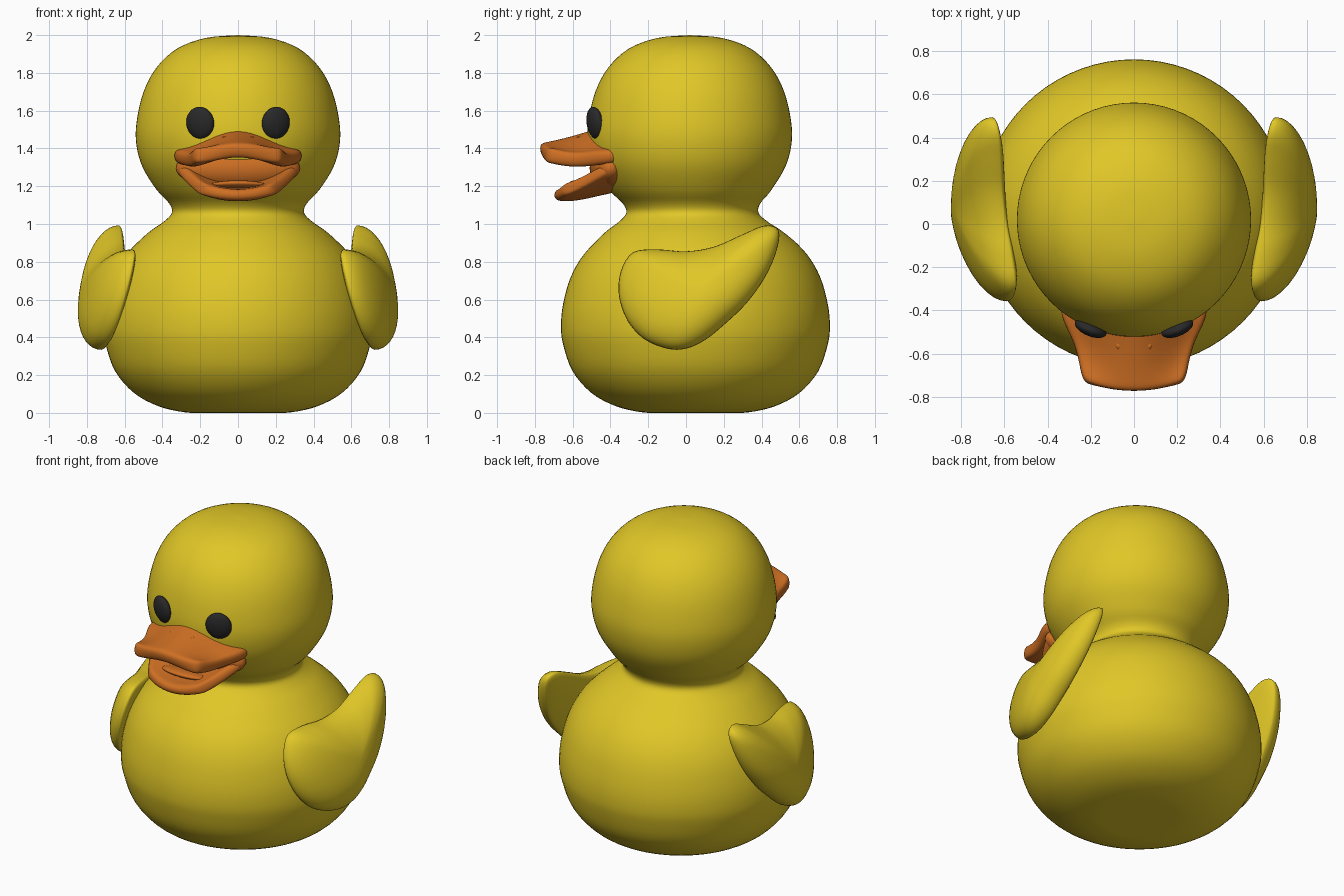
import bpy, bmesh
from math import sin, cos, pi, sqrt, radians
from mathutils import Vector, Matrix

cube = bpy.data.objects.get("Cube")
if cube:
    bpy.data.objects.remove(cube, do_unlink=True)


def material(name, rgb, rough):
    m = bpy.data.materials.new(name)
    m.use_nodes = True
    m.diffuse_color = (*rgb, 1)
    node = next(n for n in m.node_tree.nodes if n.type == 'BSDF_PRINCIPLED')
    node.inputs["Base Color"].default_value = (*rgb, 1)
    node.inputs["Roughness"].default_value = rough
    return m


YELLOW = material("yellow", (0.75, 0.57, 0.02), 0.5)
ORANGE = material("orange", (0.62, 0.16, 0.017), 0.5)
BLACK = material("black", (0.022, 0.022, 0.022), 0.4)


def finish(bm, name, mat):
    bmesh.ops.remove_doubles(bm, verts=bm.verts, dist=1e-5)
    bmesh.ops.recalc_face_normals(bm, faces=bm.faces)
    for f in bm.faces:
        f.smooth = True
    me = bpy.data.meshes.new(name)
    bm.to_mesh(me)
    bm.free()
    me.materials.append(mat)
    ob = bpy.data.objects.new(name, me)
    bpy.context.collection.objects.link(ob)
    return ob


def smooth_path(points, steps, closed=False):
    """Catmull-Rom curve through 2D points."""
    p = [Vector(q) for q in points]
    n = len(p)
    pick = (lambda i: p[i % n]) if closed else (lambda i: p[max(0, min(n - 1, i))])
    out = []
    for i in range(n if closed else n - 1):
        a, b, c, d = (pick(i + k) for k in (-1, 0, 1, 2))
        for s in range(steps):
            t = s / steps
            out.append(0.5 * (2 * b + (c - a) * t + (2 * a - 5 * b + 4 * c - d) * t ** 2
                              + (3 * b - a - 3 * c + d) * t ** 3))
    return out if closed else out + [p[-1]]


def loft(rows, name, mat, wrap):
    """Skin a list of point rows."""
    bm = bmesh.new()
    grid = [[bm.verts.new(q) for q in row] for row in rows]
    for a, b in zip(grid, grid[1:]):
        n = len(a)
        for i in range(n if wrap else n - 1):
            j = (i + 1) % n
            bm.faces.new((a[i], a[j], b[j], b[i]))
    return finish(bm, name, mat)


def ellipsoid(name, mat, centre, radii, yaw=0, pitch=0):
    bm = bmesh.new()
    bmesh.ops.create_uvsphere(bm, u_segments=32, v_segments=20, radius=1)
    turn = Matrix.Rotation(yaw, 4, 'Z') @ Matrix.Rotation(pitch, 4, 'X')
    bm.transform(Matrix.Translation(centre) @ turn @ Matrix.Diagonal((*radii, 1)))
    return finish(bm, name, mat)


# Body, neck and head in one turned shape, the head set slightly forward
profile = [(0, 0), (.16, 0), (.28, .003), (.42, .035), (.55, .105), (.65, .22), (.7, .36),
           (.712, .46), (.7, .58), (.66, .72), (.59, .84), (.48, .95), (.39, 1.015),
           (.35, 1.06), (.365, 1.11), (.43, 1.18), (.505, 1.3), (.538, 1.42), (.537, 1.54),
           (.5, 1.7), (.43, 1.83), (.32, 1.93), (.17, 1.985), (0, 2)]
rings = []
for r, z in smooth_path(profile, 4):
    r, z = max(r, 0), max(z, 0)
    shift = .05 - .03 * max(0, min(1, (z - .9) / .3))
    rings.append([(r * cos(2 * pi * k / 72), shift + r * sin(2 * pi * k / 72), z)
                  for k in range(72)])
loft(rings, "body_and_head", YELLOW, True)

# Wings: puffed leaf shapes that lean in at the top
leaf = [(-.355, .62), (-.345, .75), (-.28, .85), (-.15, .865), (0, .855), (.15, .88),
        (.3, .945), (.42, .992), (.49, .965), (.48, .86), (.42, .72), (.32, .58),
        (.2, .465), (.1, .385), (0, .34), (-.1, .34), (-.22, .39), (-.31, .49)]
outline = smooth_path(leaf, 4, True)
middle = Vector((.06, .64))
for side, label in ((1, "left"), (-1, "right")):
    rows = []
    for k in range(25):
        a = -pi / 2 + pi * k / 24
        row = []
        for q in outline:
            y, z = middle + (q - middle) * cos(a)
            x = .819 + .164 * y - .259 * z + sin(a) * (.17 if a > 0 else .05)
            row.append((side * x, y, z))
        rows.append(row)
    loft(rows, label + "_wing", YELLOW, True)

# Eyes, following the curve of the head
for side, label in ((1, "left"), (-1, "right")):
    ellipsoid(label + "_eye", BLACK, (side * .2, -.482, 1.535), (.078, .036, .086),
              side * radians(22), radians(8))


# Bill halves: bent sheets with thickness; rows are y, half width, middle z, edge z
def bill(name, rows, thick, bend, tip):
    grid = []
    for n, (y, w, zc, ze) in enumerate(rows):
        round_off = tip * n / (len(rows) - 1)
        us = [k / 6 - 1 for k in range(13)]
        grid.append([(w * u, y + round_off * u * u, ze + (zc - ze) * bend(u)) for u in us])
    ob = loft(grid, name, ORANGE, False)
    solid = ob.modifiers.new("thickness", 'SOLIDIFY')
    solid.thickness, solid.offset = thick, 0
    sub = ob.modifiers.new("rounding", 'SUBSURF')
    sub.levels = sub.render_levels = 2


bill("upper_bill", [(-.36, .345, 1.475, 1.355), (-.45, .335, 1.475, 1.35),
                    (-.55, .28, 1.44, 1.335), (-.66, .255, 1.41, 1.34),
                    (-.73, .245, 1.395, 1.36), (-.772, .225, 1.385, 1.365)],
     .08, lambda u: cos(pi * u / 2) ** 2, .035)
bill("lower_bill", [(-.36, .325, 1.2, 1.32), (-.45, .315, 1.185, 1.295),
                    (-.55, .26, 1.16, 1.24), (-.63, .225, 1.15, 1.205),
                    (-.7, .185, 1.155, 1.18)],
     .065, lambda u: 1 - u * u, .05)

# Mouth lining, tongue and nostril bumps
ellipsoid("mouth_lining", ORANGE, (0, -.4, 1.295), (.33, .11, .115))
ellipsoid("tongue", ORANGE, (0, -.53, 1.2), (.16, .09, .025), 0, radians(-12))
for side, label in ((1, "left"), (-1, "right")):
    ellipsoid(label + "_nostril", ORANGE, (side * .07, -.56, 1.455), (.015, .02, .012))
